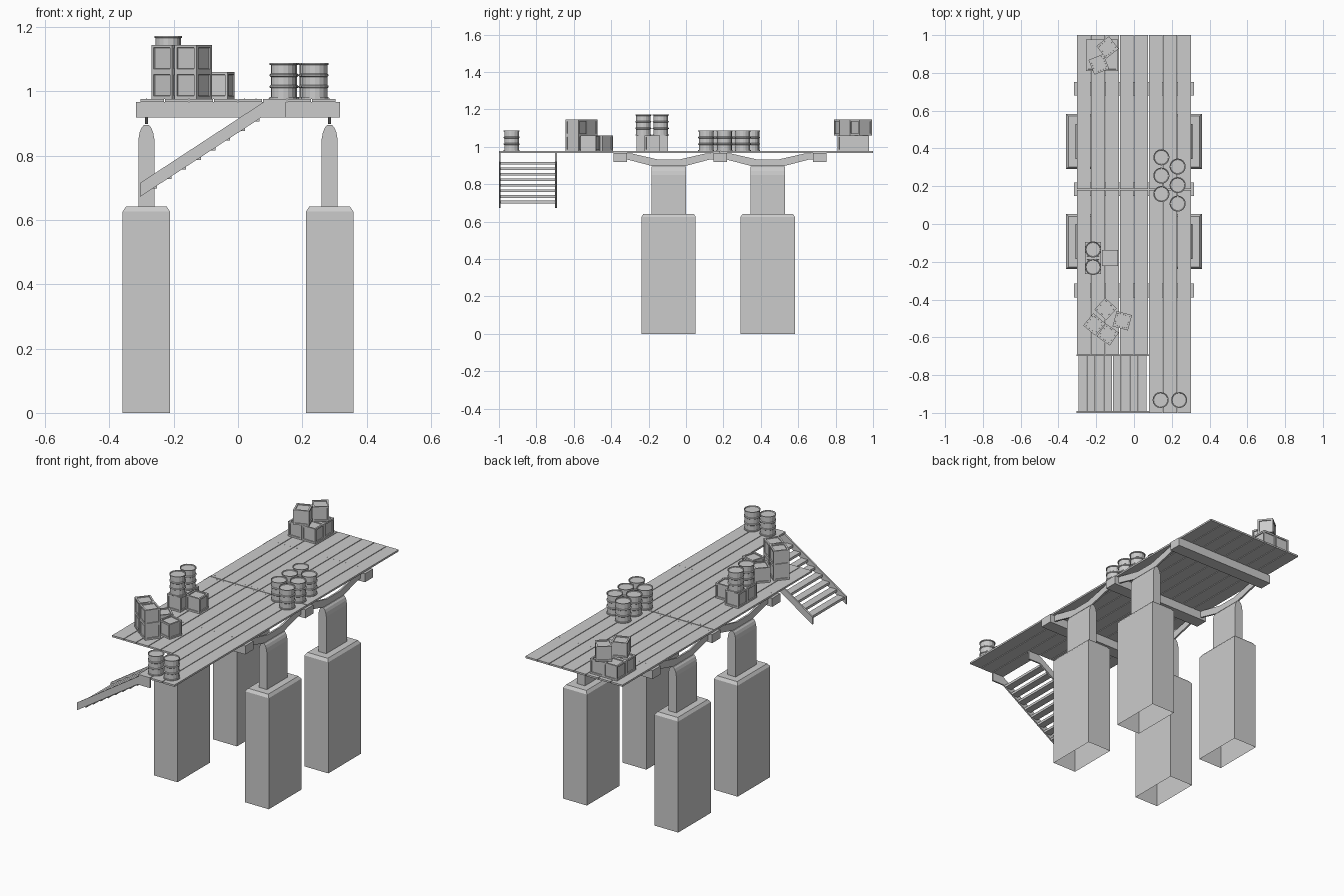
import bpy, bmesh, math
from mathutils import Matrix, Vector

if "Cube" in bpy.data.objects:
    bpy.data.objects.remove(bpy.data.objects["Cube"])

DECK = 0.977      # walking surface height
CR = 0.084        # crate size
BAR_R, BAR_H = 0.043, 0.111


def finish(name, bm):
    bmesh.ops.recalc_face_normals(bm, faces=bm.faces[:])
    me = bpy.data.meshes.new(name)
    bm.to_mesh(me)
    bm.free()
    ob = bpy.data.objects.new(name, me)
    bpy.context.collection.objects.link(ob)
    return ob


def add_box(bm, x0, x1, y0, y1, z0, z1):
    m = Matrix.Translation(((x0 + x1) / 2, (y0 + y1) / 2, (z0 + z1) / 2))
    m = m @ Matrix.Diagonal((x1 - x0, y1 - y0, z1 - z0, 1))
    return bmesh.ops.create_cube(bm, size=1, matrix=m)["verts"]


def add_prism(bm, pts, direction):
    """Extrude a closed 3D outline along a vector."""
    f = bm.faces.new([bm.verts.new(p) for p in pts])
    r = bmesh.ops.extrude_face_region(bm, geom=[f], use_keep_orig=True)
    vs = [v for v in r["geom"] if isinstance(v, bmesh.types.BMVert)]
    bmesh.ops.translate(bm, verts=vs, vec=Vector(direction))


POST_Y = (-0.093, 0.437)
BEAM_Y = (-0.352, 0.183, 0.715)

# Stone piers, posts and curved brackets
for sx in (-1, 1):
    for yc in POST_Y:
        x = sx * 0.285
        bm = bmesh.new()
        rings = []
        for hx, hy, z in ((0.074, 0.145, 0), (0.074, 0.145, 0.626), (0.063, 0.134, 0.642)):
            rings.append([bm.verts.new((x + a * hx, yc + b * hy, z))
                          for a, b in ((-1, -1), (1, -1), (1, 1), (-1, 1))])
        for lo, hi in zip(rings, rings[1:]):
            for i in range(4):
                j = (i + 1) % 4
                bm.faces.new((lo[i], lo[j], hi[j], hi[i]))
        bm.faces.new(rings[-1])
        finish("pier", bm)

        half = [(0.025, 0.64), (0.025, 0.85), (0.021, 0.872), (0.015, 0.887), (0.007, 0.896)]
        prof = half + [(-a, z) for a, z in reversed(half)]
        bm = bmesh.new()
        add_prism(bm, [(x + a, yc - 0.0925, z) for a, z in prof], (0, 0.185, 0))
        finish("post", bm)

        low = [(0.265, 0.935), (0.22, 0.932), (0.09, 0.898)]
        top = [(0.055, 0.932), (0.2, 0.965), (0.265, 0.967)]
        prof = (low + [(-a, z) for a, z in reversed(low)]
                + [(-a, z) for a, z in reversed(top)] + top)
        bm = bmesh.new()
        add_prism(bm, [(x - 0.005, yc + a, z) for a, z in prof], (0.01, 0, 0))
        finish("bracket", bm)

# Cross beams
for y in BEAM_Y:
    bm = bmesh.new()
    add_box(bm, -0.317, 0.317, y - 0.036, y + 0.036, 0.919, 0.967)
    finish("cross_beam", bm)

# Deck planks, two lengths per row, shortened at the stair opening
bm = bmesh.new()
nails = bmesh.new()
w = 0.61 / 8
for i in range(8):
    x0 = -0.305 + i * w
    x1 = x0 + w
    start = -0.69 if i < 5 else -1.0
    for y0, y1 in ((start, 0.181), (0.185, 1.0)):
        add_box(bm, x0 + 0.002, x1 - 0.002, y0, y1, 0.967, DECK)
    for y in BEAM_Y:
        for x in (x0 + 0.02, x1 - 0.02):
            for dy in ((-0.015, 0.019) if y == BEAM_Y[1] else (0,)):
                bmesh.ops.create_cone(nails, cap_ends=True, segments=6, radius1=0.002,
                                      radius2=0.002, depth=0.002,
                                      matrix=Matrix.Translation((x, y + dy, DECK)))
finish("deck_planks", bm)
finish("deck_nails", nails)

# Stair stringers and treads
side = [(-0.305, 0.672), (0.073, 0.919), (0.15, 0.919), (0.15, 0.967), (0.08, 0.967), (-0.305, 0.715)]
for y in (-1.0, -0.7):
    bm = bmesh.new()
    add_prism(bm, [(a, y, z) for a, z in side], (0, 0.009, 0))
    finish("stair_stringer", bm)
bm = bmesh.new()
for i in range(8):
    x = -0.273 + i * 0.0455
    z = 0.705 + i * 0.0297
    add_box(bm, x - 0.021, x + 0.021, -0.992, -0.699, z - 0.007, z + 0.007)
finish("stair_treads", bm)


# Crates with recessed panels
def crate(x, y, level=0, angle=0):
    bm = bmesh.new()
    bmesh.ops.create_cube(bm, size=CR)
    bmesh.ops.inset_individual(bm, faces=bm.faces[:], thickness=0.013, depth=0)
    panels = sorted(bm.faces, key=lambda f: f.calc_center_median().length)
    panels = [f for f in bm.faces if all(len([c for c in v.co if abs(abs(c) - CR / 2) < 1e-5]) == 1
                                         for v in f.verts)]
    bmesh.ops.inset_individual(bm, faces=panels, thickness=0.0005, depth=-0.005)
    ob = finish("crate", bm)
    ob.location = (x, y, DECK + CR * (level + 0.5))
    ob.rotation_euler.z = math.radians(angle)


for x in (-0.212, -0.127):
    for y in (0.852, 0.936):
        crate(x, y)
crate(-0.14, 0.935, 1, 38)
crate(-0.186, 0.845, 1, 22)
for level in (0, 1):
    crate(-0.21, -0.532, level, -40)
    crate(-0.139, -0.585, level, -35)
crate(-0.15, -0.45, 0, -42)
crate(-0.062, -0.512, 0, -15)
for x, y in ((-0.217, -0.138), (-0.217, -0.222), (-0.128, -0.18)):
    crate(x, y)


# Barrels: lathed profile with rims, two ribs and sunken lids
def barrel(x, y, z=DECK):
    r, b, h = BAR_R, BAR_R - 0.004, BAR_H
    prof = [(0, 0.004), (b - 0.002, 0.004), (b, 0), (r, 0), (r, 0.005), (b, 0.006)]
    for t in (h * 0.34, h * 0.66):
        prof += [(b, t - 0.005), (r, t - 0.002), (r, t + 0.002), (b, t + 0.005)]
    prof += [(b, h - 0.006), (r, h - 0.005), (r, h), (b, h), (b - 0.002, h - 0.004), (0, h - 0.004)]
    bm = bmesh.new()
    vs = [bm.verts.new((a, 0, c)) for a, c in prof]
    es = [bm.edges.new(p) for p in zip(vs, vs[1:])]
    bmesh.ops.spin(bm, geom=vs + es, cent=(0, 0, 0), axis=(0, 0, 1),
                   angle=math.tau, steps=16, use_duplicate=False)
    bmesh.ops.remove_doubles(bm, verts=bm.verts[:], dist=1e-5)
    ob = finish("barrel", bm)
    ob.location = (x, y, z)


for i in range(3):
    barrel(0.145, 0.159 + i * 0.097)
    barrel(0.231, 0.108 + i * 0.098)
barrel(0.141, -0.932)
barrel(0.239, -0.932)
for y in (-0.135, -0.228):
    barrel(-0.217, y, DECK + CR)
